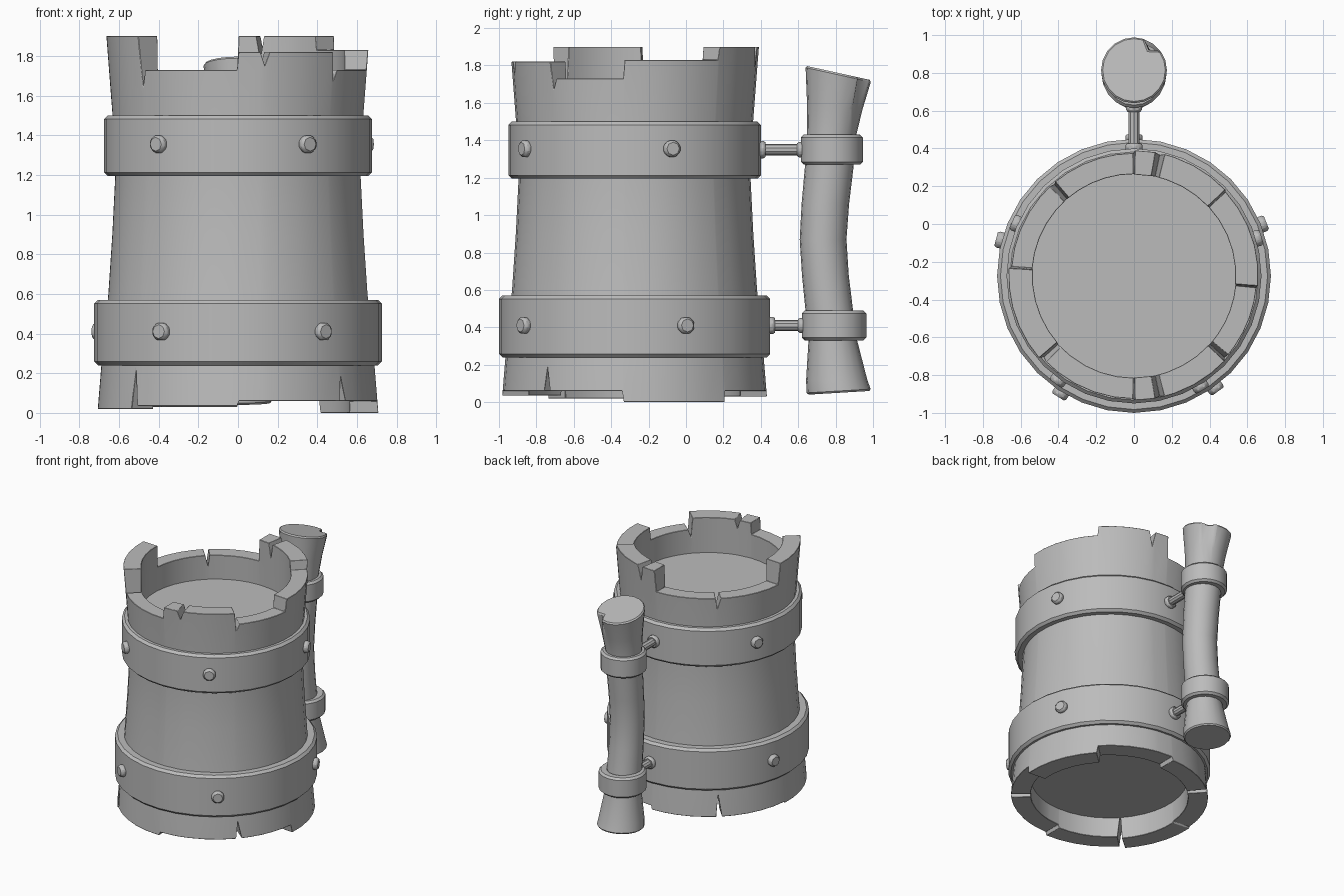
import bpy, bmesh, math
from mathutils import Vector, Matrix

if "Cube" in bpy.data.objects:
    bpy.data.objects.remove(bpy.data.objects["Cube"], do_unlink=True)

CY = -0.275          # y of the barrel axis
SIDES = 32

grey = bpy.data.materials.new("stone grey")
grey.use_nodes = True
grey.diffuse_color = (0.5, 0.5, 0.5, 1)
grey.node_tree.nodes["Principled BSDF"].inputs["Base Color"].default_value = (0.5, 0.5, 0.5, 1)


def finish(name, bm, bevel=0.0, angle=35):
    """Turn a bmesh into a smooth-shaded, optionally bevelled object."""
    bmesh.ops.recalc_face_normals(bm, faces=bm.faces)
    mesh = bpy.data.meshes.new(name)
    bm.to_mesh(mesh)
    bm.free()
    mesh.materials.append(grey)
    ob = bpy.data.objects.new(name, mesh)
    bpy.context.collection.objects.link(ob)
    bpy.ops.object.select_all(action='DESELECT')
    ob.select_set(True)
    bpy.context.view_layer.objects.active = ob
    bpy.ops.object.shade_smooth_by_angle(angle=math.radians(angle))
    if bevel:
        mod = ob.modifiers.new("soft_edges", 'BEVEL')
        mod.width = bevel
        mod.segments = 1
        mod.limit_method = 'ANGLE'
        mod.angle_limit = math.radians(40)
    return ob


def skin(bm, rows, closed_rows=False):
    """Bridge rows of points; columns wrap around."""
    vs = [[bm.verts.new(p) for p in row] for row in rows]
    n = len(rows[0])
    last = len(vs) if closed_rows else len(vs) - 1
    for i in range(last):
        a, b = vs[i], vs[(i + 1) % len(vs)]
        for j in range(n):
            k = (j + 1) % n
            bm.faces.new((a[j], a[k], b[k], b[j]))
    return vs


def polar(r, deg, z):
    t = math.radians(deg)
    return Vector((r * math.cos(t), CY + r * math.sin(t), z))


def cylinder(name, p, axis, r, depth, sides, bevel=0.0, r2=None):
    """Capped cylinder centred on p along axis."""
    bm = bmesh.new()
    rot = Vector(axis).to_track_quat('Z', 'Y').to_matrix().to_4x4()
    bmesh.ops.create_cone(bm, cap_ends=True, segments=sides, radius1=r,
                          radius2=r if r2 is None else r2, depth=depth,
                          matrix=Matrix.Translation(p) @ rot)
    return finish(name, bm, bevel)


# Barrel wall with stepped, notched rims
PROFILE = [(0, .71), (.25, .69), (.6, .655), (.9, .635), (1.2, .62), (1.5, .632), (1.9, .665)]


def outer(z):
    for (z0, r0), (z1, r1) in zip(PROFILE, PROFILE[1:]):
        if z <= z1:
            return r0 + (r1 - r0) * (z - z0) / (z1 - z0)
    return PROFILE[-1][1]


def inner(z):
    return .565 - .015 * z


# Sectors: start angle, top height, bottom height
SECTORS = [(-138, 1.73, .035), (-90, 1.82, .06), (-42, 1.73, .06), (-5, 1.83, 0),
           (43, 1.9, .06), (90, 1.73, .03), (131, 1.73, .03), (176, 1.9, .02)]
# Notches: angle -> lowest point at the top, highest point at the bottom
NOTCHES = {-138: (1.64, .23), -78: (1.75, None), -42: (1.67, .19),
           78: (1.78, None), 131: (1.64, .2)}


def heights(deg):
    return [s for s in SECTORS if s[0] <= deg][-1][1:]


columns = []
for i, (start, top, bot) in enumerate(SECTORS):
    end = SECTORS[i + 1][0] if i + 1 < len(SECTORS) else SECTORS[0][0] + 360
    marks = [start + .4] + [start + (end - start) * k / 5 for k in range(1, 5)] + [end - .4]
    inside = [a for a in NOTCHES if start < a < end]
    marks = [m for m in marks if all(abs(m - a) > 3 for a in inside)]
    if start in NOTCHES:
        marks[0] = start + 2.2
    if (end if end <= 180 else end - 360) in NOTCHES:
        marks[-1] = end - 1.2
    columns += [(m, top, bot) for m in marks]
    for a in inside:
        columns += [(a - 2.2, top, bot), (a, NOTCHES[a][0], bot), (a + 2.2, top, bot)]
    if start in NOTCHES:
        columns.append((start, *NOTCHES[start]))
columns.sort()

LEVELS = [.27, .6, .9, 1.2, 1.45]
bm = bmesh.new()
rings = []
for deg, top, bot in columns:
    zs = [bot] + LEVELS + [top]
    rings.append([polar(outer(z), deg, z) for z in zs] +
                 [polar(inner(z), deg, z) for z in reversed(zs)])
skin(bm, rings, closed_rows=True)
finish("barrel_wall", bm, .012)

# Plug forming the drink surface and the recessed underside
cylinder("barrel_core", (0, CY, .865), (0, 0, 1), .575, 1.35, SIDES)


# Hoops and their rivets
def hoop(name, p, r_in, r_out, z0, z1, sides, bevel):
    bm = bmesh.new()
    rows = [[Vector((p[0] + r * math.cos(math.tau * k / sides),
                     p[1] + r * math.sin(math.tau * k / sides), z)) for k in range(sides)]
            for r, z in ((r_in, z0), (r_out, z0), (r_out, z1), (r_in, z1))]
    skin(bm, rows, closed_rows=True)
    return finish(name, bm, bevel)


HOOPS = [("lower", .24, .57, .725, .41, (-122, -54, 22, 165)),
         ("upper", 1.195, 1.5, .675, 1.355, (-126, -59, 17, 156))]
for label, z0, z1, r, zr, angles in HOOPS:
    hoop(label + "_hoop", (0, CY), .6, r, z0, z1, SIDES, .018)
    for i, a in enumerate(angles):
        out = polar(1, a, 0) - Vector((0, CY, 0))
        cylinder(f"{label}_rivet_{i + 1}", polar(r + .006, a, zr), out, .048, .05, 8, .012)

# Handle grip: y centre, z, radius, tilt of the ring (z change per y)
GRIP = [(.818, .05, .172, .06), (.805, .12, .163, .03), (.785, .33, .13, 0), (.765, .5, .127, 0),
        (.745, .68, .125, 0), (.733, .87, .125, 0), (.745, 1.06, .127, 0), (.765, 1.25, .13, 0),
        (.778, 1.43, .132, -.03), (.795, 1.58, .148, -.12), (.815, 1.76, .176, -.22)]
bm = bmesh.new()
N = 20
rows = []
for y, z, r, tilt in GRIP:
    ring = []
    for k in range(N):
        t = math.tau * k / N
        dy = r * math.sin(t)
        ring.append(Vector((r * math.cos(t), y + dy, z + tilt * dy)))
    rows.append(ring)
# Crack at the flared top of the grip
crack = rows[-1][3]
crack += (Vector((0, GRIP[-1][0], GRIP[-1][1])) - crack) * .25
vs = skin(bm, rows)
bm.faces.new(vs[0])
bm.faces.new(vs[-1])
finish("handle_grip", bm, .01)

# Handle collars with the rods that join them to the hoops
for label, y, z, r, hoop_r in (("lower", .792, .41, .172, .725), ("upper", .78, 1.35, .166, .675)):
    hoop(label + "_collar", (0, y), .1, r, z - .08, z + .08, 20, .015)
    y0, y1 = CY + hoop_r, y - r
    cylinder(label + "_rod", (0, (y0 + y1) / 2, z), (0, 1, 0), .03, y1 - y0 + .08, 10)
    cylinder(label + "_rod_base", (0, y0 + .005, z), (0, 1, 0), .05, .04, 8, .01)
    cylinder(label + "_rod_tip", (0, y1, z), (0, 1, 0), .045, .04, 8, .01)
